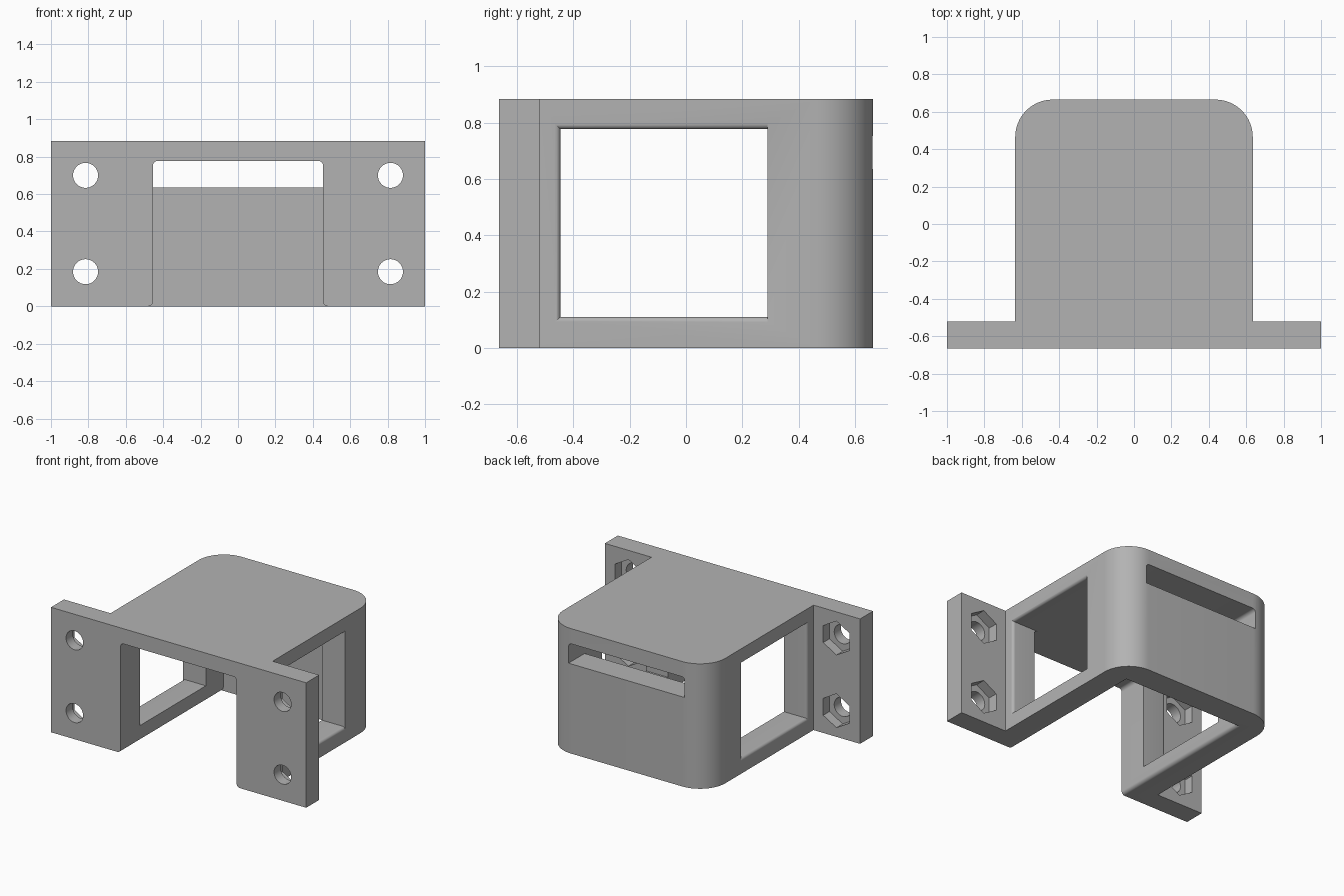
import bpy, bmesh
from math import cos, sin, pi, radians
from mathutils import Vector

if "Cube" in bpy.data.objects:
    bpy.data.objects.remove(bpy.data.objects["Cube"])

grey = bpy.data.materials.new("plain grey")
grey.use_nodes = True
grey.diffuse_color = (0.45, 0.45, 0.45, 1)
grey.node_tree.nodes["Principled BSDF"].inputs["Base Color"].default_value = (0.45, 0.45, 0.45, 1)


def arc(cx, cy, r, start, end, n=6):
    """Points on an arc, angles in degrees."""
    angles = [radians(start + (end - start) * i / n) for i in range(n + 1)]
    return [(cx + r * cos(a), cy + r * sin(a)) for a in angles]


def loft(name, rings):
    """Closed solid through matching rings of points."""
    bm = bmesh.new()
    rows = [[bm.verts.new(p) for p in ring] for ring in rings]
    for a, b in zip(rows, rows[1:]):
        for i in range(len(a)):
            j = (i + 1) % len(a)
            bm.faces.new((a[i], a[j], b[j], b[i]))
    bm.faces.new(rows[0])
    bm.faces.new(rows[-1])
    bmesh.ops.recalc_face_normals(bm, faces=bm.faces)
    mesh = bpy.data.meshes.new(name)
    bm.to_mesh(mesh)
    bm.free()
    mesh.materials.append(grey)
    obj = bpy.data.objects.new(name, mesh)
    bpy.context.collection.objects.link(obj)
    return obj


def along_y(name, profile, y0, y1):
    """Extrude an (x, z) profile along y."""
    return loft(name, [[(x, y, z) for x, z in profile] for y in (y0, y1)])


def cut(target, cutter):
    """Subtract the cutter and remove it."""
    mod = target.modifiers.new("cut", 'BOOLEAN')
    mod.operation = 'DIFFERENCE'
    mod.solver = 'EXACT'
    mod.object = cutter
    bpy.context.view_layer.objects.active = target
    bpy.ops.object.modifier_apply(modifier=mod.name)
    bpy.data.objects.remove(cutter)


FRONT, BACK, HEIGHT = -0.665, 0.665, 0.885
FLANGE_BACK, SIDE, INNER, CEILING = -0.52, 0.635, 0.455, 0.777
CORNER, FILLET = 0.2, 0.025

# Rounded housing and mounting flange in one plan outline
right_half = [(1, FRONT), (1, FLANGE_BACK), (SIDE, FLANGE_BACK)]
right_half += arc(SIDE - CORNER, BACK - CORNER, CORNER, 0, 90, 16)
plan = right_half + [(-x, y) for x, y in reversed(right_half)]
bracket = loft("mounting_bracket", [[(x, y, z) for x, y in plan] for z in (0, HEIGHT)])

# Open cavity with eased lower edges and rounded ceiling corners
top = arc(INNER - FILLET, CEILING - FILLET, FILLET, 0, 90)
half = [(INNER + FILLET, -0.1)] + arc(INNER + FILLET, FILLET, FILLET, 270, 180) + top
cavity = half + [(-x, z) for x, z in reversed(half)]
cut(bracket, along_y("cavity_cutter", cavity, FRONT - 0.1, BACK - 0.18))

# Slot through the back wall
half = [(INNER, 0.635)] + top
slot = half + [(-x, z) for x, z in reversed(half)]
cut(bracket, along_y("slot_cutter", slot, 0.3, BACK + 0.1))

# Side windows with eased outer edges
for side in (-1, 1):
    ease = 0.02
    steps = [(0.3, 0)]
    steps += [(SIDE - ease + ease * sin(a), ease * (1 - cos(a)))
              for a in (i * pi / 12 for i in range(7))]
    steps.append((SIDE + 0.1, ease))
    rings = []
    for x, g in steps:
        y0, z0, z1 = -0.447 - g, 0.11 - g, CEILING + g
        rings.append([(side * x, y, z) for y, z in
                      ((y0, z0), (0.29, z0), (0.29, z1), (y0, z1))])
    cut(bracket, loft("window_cutter", rings))

# Bolt holes with hexagonal nut pockets at the rear of the flange
for x in (-0.815, 0.815):
    for z in (0.185, 0.7):
        hole = arc(x, z, 0.067, 0, 360, 32)[:-1]
        cut(bracket, along_y("bolt_cutter", hole, FRONT - 0.1, FLANGE_BACK + 0.1))
        pocket = arc(x, z, 0.12, 30, 390, 6)[:-1]
        cut(bracket, along_y("nut_cutter", pocket, FLANGE_BACK - 0.07, FLANGE_BACK + 0.1))

bpy.ops.object.select_all(action='DESELECT')
bracket.select_set(True)
bpy.context.view_layer.objects.active = bracket
bpy.ops.object.shade_smooth_by_angle(angle=radians(30))
